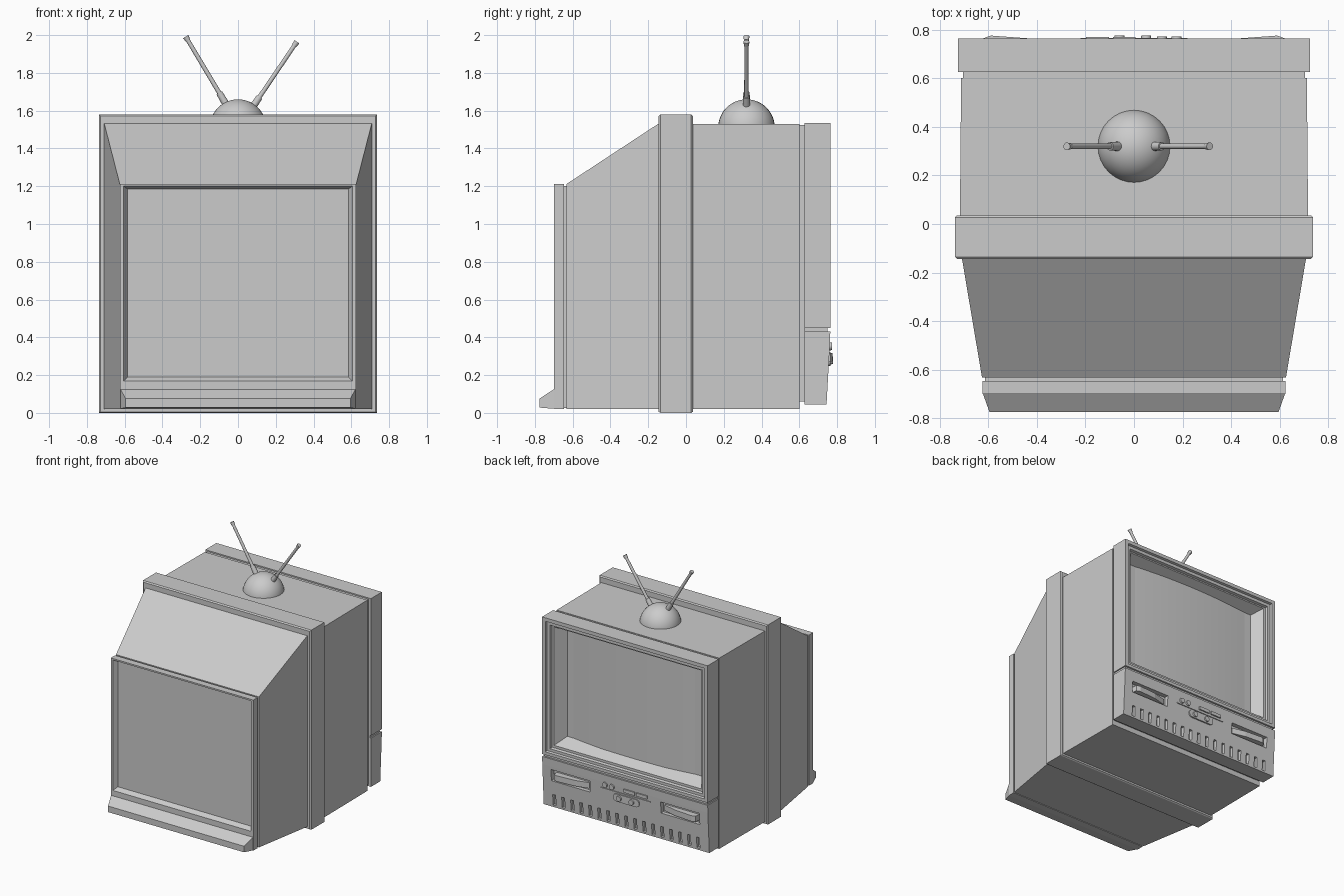
import bpy, bmesh, math
from mathutils import Vector, Matrix

if "Cube" in bpy.data.objects:
    bpy.data.objects.remove(bpy.data.objects["Cube"])


def finish(bm, name, smooth=False):
    bmesh.ops.recalc_face_normals(bm, faces=bm.faces)
    me = bpy.data.meshes.new(name)
    bm.to_mesh(me)
    bm.free()
    ob = bpy.data.objects.new(name, me)
    bpy.context.collection.objects.link(ob)
    if smooth:
        bpy.ops.object.select_all(action='DESELECT')
        bpy.context.view_layer.objects.active = ob
        ob.select_set(True)
        bpy.ops.object.shade_smooth_by_angle(angle=math.radians(35))
    return ob


def loft(name, sections):
    """Rectangular sections along y: (y, half width, z low, z high)."""
    bm = bmesh.new()
    rings = [[bm.verts.new(p) for p in ((-w, y, a), (w, y, a), (w, y, b), (-w, y, b))]
             for y, w, a, b in sections]
    for r, s in zip(rings, rings[1:]):
        for i in range(4):
            j = (i + 1) % 4
            bm.faces.new((r[i], r[j], s[j], s[i]))
    bm.faces.new(rings[0])
    bm.faces.new(rings[-1])
    return finish(bm, name)


def prism(name, pts, offset, smooth=False):
    """Extrude a planar outline by an offset vector."""
    bm = bmesh.new()
    f = bm.faces.new([bm.verts.new(p) for p in pts])
    ext = bmesh.ops.extrude_face_region(bm, geom=[f], use_keep_orig=True)
    bmesh.ops.translate(bm, vec=offset,
                        verts=[v for v in ext['geom'] if isinstance(v, bmesh.types.BMVert)])
    return finish(bm, name, smooth)


def add_box(bm, x0, x1, y0, y1, z0, z1):
    m = Matrix.Translation(((x0 + x1) / 2, (y0 + y1) / 2, (z0 + z1) / 2))
    bmesh.ops.create_cube(bm, size=1, matrix=m @ Matrix.Diagonal((x1 - x0, y1 - y0, z1 - z0, 1)))


def box(name, *b):
    bm = bmesh.new()
    add_box(bm, *b)
    return finish(bm, name)


def rod(name, a, b, r1, r2, segs=16):
    a, b = Vector(a), Vector(b)
    bm = bmesh.new()
    m = Matrix.Translation((a + b) / 2) @ (b - a).to_track_quat('Z', 'Y').to_matrix().to_4x4()
    bmesh.ops.create_cone(bm, cap_ends=True, segments=segs, radius1=r1, radius2=r2,
                          depth=(b - a).length, matrix=m)
    return finish(bm, name, True)


# tapered rear housing with inset rear panel, then straight cabinet
loft("cabinet", [
    (-.667, .585, .19, 1.185), (-.70, .606, .168, 1.20), (-.70, .624, .02, 1.212),
    (-.646, .624, .02, 1.212), (-.646, .614, .025, 1.2), (-.632, .614, .025, 1.2),
    (-.632, .626, .02, 1.212), (-.14, .709, .02, 1.535), (.03, .717, .02, 1.53),
    (.602, .712, .02, 1.53), (.602, .704, .06, 1.525), (.632, .704, .06, 1.525)])

# raised band around the middle
loft("middle_band", [(-.145, .728, .006, 1.572), (-.135, .737, 0, 1.58),
                     (.027, .737, 0, 1.58), (.036, .729, .006, 1.572)])

# sloping ledge at the rear foot
loft("rear_ledge", [(-.775, .595, .028, .076), (-.70, .622, .022, .125), (-.66, .622, .022, .125)])

# stepped screen surround
loft("screen_surround", [
    (.627, .725, .45, 1.535), (.765, .725, .45, 1.535), (.765, .697, .474, 1.507),
    (.748, .692, .479, 1.502), (.748, .668, .50, 1.478), (.728, .662, .506, 1.472),
    (.728, .645, .525, 1.462), (.645, .588, .58, 1.42)])

# gently curved screen
N = 16
arc = [(-.595 + 1.19 * i / N, .64 + .025 * (1 - (2 * i / N - 1) ** 2), .57) for i in range(N + 1)]
prism("screen", [(.595, .635, .57), (-.595, .635, .57)] + arc, (0, 0, .86), True)

# groove filler and control panel
box("panel_groove", -.715, .715, .627, .75, .42, .455)
panel = prism("control_panel", [(-.725, y, z) for y, z in
              ((.627, .045), (.744, .045), (.762, .37), (.764, .43), (.627, .43))], (1.45, 0, 0))

# cut speaker vents and handle pockets
bm = bmesh.new()
for i in range(17):
    x = -.63 + i * 1.26 / 16
    add_box(bm, x - .013, x + .013, .722, .8, .06, .145)
for s in (-1, 1):
    add_box(bm, *sorted((s * .31, s * .65)), .725, .8, .255, .345)
cutter = finish(bm, "panel_cutter")
cutter.hide_render = True
mod = panel.modifiers.new("cuts", 'BOOLEAN')
mod.object, mod.operation, mod.solver = cutter, 'DIFFERENCE', 'EXACT'
bpy.context.view_layer.objects.active = panel
bpy.ops.object.modifier_apply(modifier=mod.name)
bpy.data.objects.remove(cutter)

# wedge grips in the pockets
for s, side in ((-1, "left"), (1, "right")):
    prism("grip_" + side, [(s * x, y, .272) for x, y in
          ((.33, .72), (.33, .738), (.44, .765), (.59, .776), (.62, .765), (.625, .72))], (0, 0, .045))

# buttons, trim lines and oval knob plate
for i, x in enumerate((.175, .115)):
    rod(f"round_button_{i}", (x, .74, .352), (x, .772, .352), .023, .02)
for i, x in enumerate((-.04, -.15)):
    box(f"flat_button_{i}", x - .047, x + .047, .74, .771, .338, .364)
box("trim_line", -.22, .22, .74, .766, .316, .323)
plate = []
for c, start in ((.075, -90), (-.095, 90)):
    for k in range(9):
        a = math.radians(start + k * 22.5)
        plate.append((c + .03 * math.cos(a), .74, .278 + .03 * math.sin(a)))
prism("knob_plate", plate, (0, .026, 0), True)
for i, x in enumerate((.05, -.06)):
    rod(f"knob_{i}", (x, .75, .278), (x, .777, .278), .022, .02)

# antenna dome, upper part of a sphere
bm = bmesh.new()
bmesh.ops.create_uvsphere(bm, u_segments=32, v_segments=24, radius=.15,
                          matrix=Matrix.Translation((0, .32, 1.51)))
bmesh.ops.delete(bm, geom=[v for v in bm.verts if v.co.z < 1.505], context='VERTS')
finish(bm, "antenna_dome", True)

# two antenna rods with thick sockets and tips
for side, a, b in (("left", (-.055, .32, 1.62), (-.277, .32, 1.992)),
                   ("right", (.065, .32, 1.60), (.312, .32, 1.965))):
    a, b = Vector(a), Vector(b)
    rod("antenna_socket_" + side, a, a.lerp(b, .2), .02, .017)
    rod("antenna_rod_" + side, a, b, .012, .011, 12)
    rod("antenna_tip_" + side, a.lerp(b, .94), b, .013, .016, 12)
